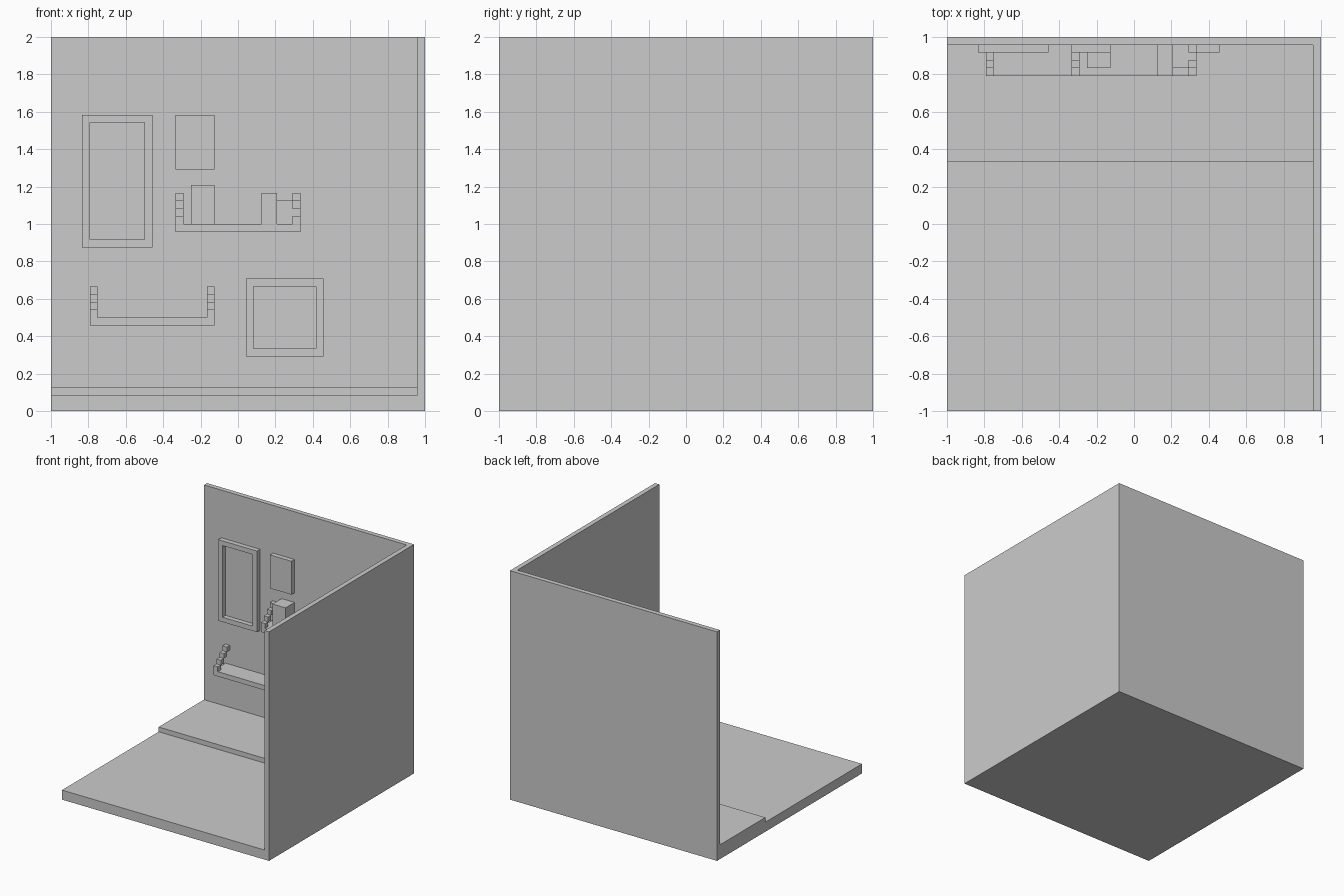
import bpy, bmesh
from mathutils import Vector

if "Cube" in bpy.data.objects:
    bpy.data.objects.remove(bpy.data.objects["Cube"])

U = 1 / 24           # model is laid out on a grid of 1/24 unit
WALL = 23            # inner face of both walls, in grid units


def prism(name, profile, extrude):
    """Extrude a closed 3D outline (grid units) along a vector."""
    bm = bmesh.new()
    face = bm.faces.new([bm.verts.new(Vector(p) * U) for p in profile])
    ext = bmesh.ops.extrude_face_region(bm, geom=[face], use_keep_orig=True)
    moved = [g for g in ext["geom"] if isinstance(g, bmesh.types.BMVert)]
    bmesh.ops.translate(bm, verts=moved, vec=Vector(extrude) * U)
    return finish(name, bm)


def add_box(bm, x, y, z):
    verts = bmesh.ops.create_cube(bm, size=U)["verts"]
    size = Vector((x[1] - x[0], y[1] - y[0], z[1] - z[0]))
    mid = Vector((sum(x), sum(y), sum(z))) * U / 2
    bmesh.ops.scale(bm, verts=verts, vec=size)
    bmesh.ops.translate(bm, verts=verts, vec=mid)


def finish(name, bm):
    bmesh.ops.recalc_face_normals(bm, faces=bm.faces)
    mesh = bpy.data.meshes.new(name)
    bm.to_mesh(mesh)
    bm.free()
    obj = bpy.data.objects.new(name, mesh)
    bpy.context.collection.objects.link(obj)
    return obj


def box(name, x, y, z):
    bm = bmesh.new()
    add_box(bm, x, y, z)
    return finish(name, bm)


def frame(name, x, z):
    """Square-section frame, one unit thick, fixed to the back wall."""
    bm = bmesh.new()
    y0, y1 = WALL - 1, WALL
    corners = [(x[0], z[0]), (x[1], z[0]), (x[1], z[1]), (x[0], z[1])]
    inner = [(x[0] + 1, z[0] + 1), (x[1] - 1, z[0] + 1),
             (x[1] - 1, z[1] - 1), (x[0] + 1, z[1] - 1)]
    rings = [[bm.verts.new(Vector((a, y, c)) * U) for a, c in ring]
             for ring, y in ((corners, y0), (inner, y0), (inner, y1), (corners, y1))]
    for r in range(4):
        a, b = rings[r], rings[(r + 1) % 4]
        for i in range(4):
            j = (i + 1) % 4
            bm.faces.new((a[i], a[j], b[j], b[i]))
    return finish(name, bm)


def shelf(name, x, z):
    """Hanging shelf with a diagonal chain of cubes at each end."""
    box(name + "_board", x, (WALL - 4, WALL), (z, z + 1))
    for side, left in (("left", x[0]), ("right", x[1] - 1)):
        bm = bmesh.new()
        for i in range(4):
            add_box(bm, (left, left + 1), (WALL - 4 + i, WALL - 3 + i),
                    (z + 1 + i, z + 2 + i))
        finish(f"{name}_{side}_chain", bm)


# Room shell: L-shaped walls and a floor with a raised rear step
prism("walls", [(-24, 24, 0), (24, 24, 0), (24, -24, 0),
                (WALL, -24, 0), (WALL, WALL, 0), (-24, WALL, 0)], (0, 0, 48))
prism("stepped_floor", [(-24, -24, 0), (-24, WALL, 0), (-24, WALL, 3),
                        (-24, 8, 3), (-24, 8, 2), (-24, -24, 2)], (47, 0, 0))

# Wall decorations
frame("tall_frame", (-20, -11), (21, 38))
frame("square_frame", (1, 11), (7, 17))
box("wall_panel", (-8, -3), (WALL - 1, WALL), (31, 38))

# Shelves
shelf("upper_shelf", (-8, 8), 23)
shelf("lower_shelf", (-19, -3), 11)

# Objects standing on the upper shelf
box("tall_shelf_block", (-6, -3), (20, WALL), (24, 29))
box("deep_shelf_block", (3, 5), (19, WALL), (24, 28))
box("short_shelf_block", (5, 7), (20, WALL), (24, 27))
